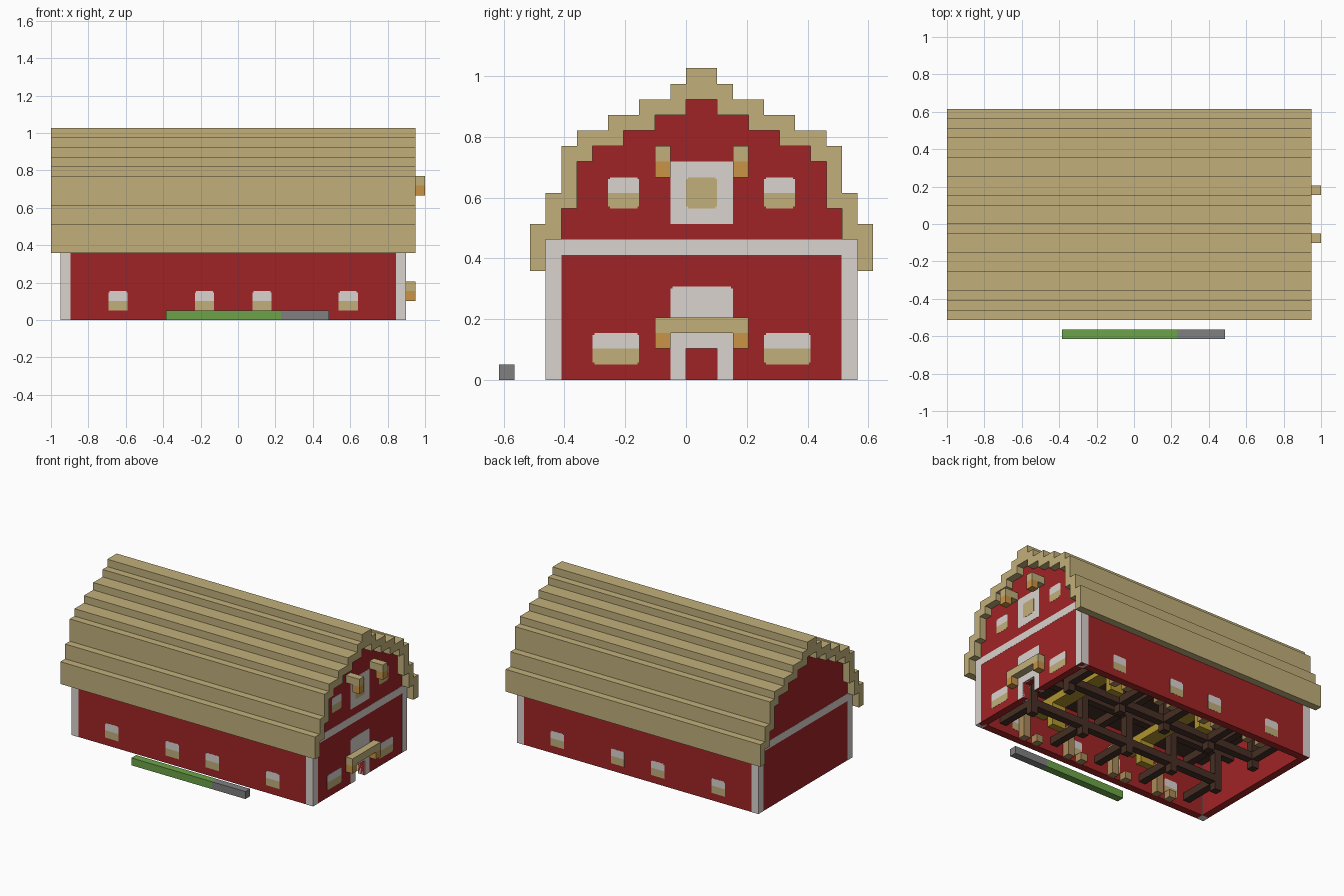
import bpy, bmesh
from mathutils import Vector

cube = bpy.data.objects.get("Cube")
if cube:
    bpy.data.objects.remove(cube, do_unlink=True)

U = 2 / 39          # one block
MID = 13            # ridge line, in blocks
SKIN = 0.02         # how far trim and plates stand out, in blocks


def material(name, rgb):
    lin = [((c / 255 + 0.055) / 1.055) ** 2.4 for c in rgb]
    m = bpy.data.materials.new(name)
    m.use_nodes = True
    m.diffuse_color = (*lin, 1)
    m.node_tree.nodes["Principled BSDF"].inputs["Base Color"].default_value = (*lin, 1)
    return m


RED = material("barn red", (160, 36, 38))
STRAW = material("straw tan", (193, 175, 122))
WHITE = material("trim white", (218, 211, 206))
GREEN = material("grass green", (108, 163, 72))
GREY = material("stone grey", (128, 128, 129))
ORANGE = material("lamp orange", (200, 148, 70))
BROWN = material("dark timber", (70, 47, 36))
YELLOW = material("hay yellow", (176, 148, 46))
OAK = material("light timber", (172, 138, 90))


def prism(name, mat, pts, a0, a1, axis="x"):
    """Extrude a block-grid outline along x (points are y, z) or y (points are x, z)."""
    def place(a, p):
        x, y = (a, p[0]) if axis == "x" else (p[0], a)
        return Vector((x - 19.5, y - 12, p[1])) * U
    bm = bmesh.new()
    face = bm.faces.new([bm.verts.new(place(a0, p)) for p in pts])
    ext = bmesh.ops.extrude_face_region(bm, geom=[face])
    shift = place(a1, pts[0]) - place(a0, pts[0])
    bmesh.ops.translate(bm, verts=[v for v in ext["geom"] if isinstance(v, bmesh.types.BMVert)], vec=shift)
    bmesh.ops.recalc_face_normals(bm, faces=bm.faces)
    mesh = bpy.data.meshes.new(name)
    bm.to_mesh(mesh)
    bm.free()
    mesh.materials.append(mat)
    ob = bpy.data.objects.new(name, mesh)
    bpy.context.collection.objects.link(ob)


def box(name, mat, x, y, z, grow=0):
    y0, y1 = y[0] - grow, y[1] + grow
    pts = [(y0, z[0]), (y1, z[0]), (y1, z[1]), (y0, z[1])]
    prism(name, mat, pts, x[0] - grow, x[1] + grow)


def stairs(steps, base):
    """Stepped half outline from the eave up to the ridge, then mirrored down."""
    half, z = [], base
    for d, top in steps:
        half += [(d, z), (d, top)]
        z = top
    return [(MID + d, h) for d, h in half] + [(MID - d, h) for d, h in reversed(half)]


def pane(name, mat, a, z, at, axis, low=0, high=0):
    """Thin plate with notched lower and/or upper corners."""
    (l, r), (b, t) = a, z
    n = 0.12
    pts = [(l + n, b), (r - n, b), (r - n, b + n), (r, b + n)] if low else [(l, b), (r, b)]
    pts += [(r, t - n), (r - n, t - n), (r - n, t), (l + n, t), (l + n, t - n), (l, t - n)] if high else [(r, t), (l, t)]
    if low:
        pts += [(l, b + n), (l + n, b + n)]
    prism(name, mat, pts, at - SKIN, at + SKIN, axis)


def window(name, a, z, faces, axis, low=0):
    for at in faces:
        pane(name + "_glass", WHITE, a, (z + 1, z + 2), at, axis, high=1)
        pane(name + "_shutter", STRAW, a, (z, z + 1), at, axis, low=low)


# Stepped roof shell
outer = [(11, 10), (10, 12), (9, 15), (8, 16), (6, 17), (4, 18), (2, 19), (1, 20)]
inner = [(10, 9), (9, 11), (8, 14), (7, 15), (5, 16), (3, 17), (1, 18)]
prism("roof", STRAW, stairs(outer, 7) + stairs(inner, 7)[::-1], 0, 38)

# Gable walls, the entrance one with a doorway
gable = stairs(inner, 0)
prism("back_gable", RED, gable, 1, 2)
prism("entrance_gable", RED, gable + [(12, 0), (12, 2), (14, 2), (14, 0)], 36, 37)

# Long walls, their windows and the corner posts
for side, y in (("right", 3), ("left", 22)):
    box(side + "_wall", RED, (2, 36), (y, y + 1), (0, 9))
    for x in (6, 15, 21, 30):
        window(side + "_window", (x, x + 2), 1, (y, y + 1), "y")
    for x in (1, 36):
        box("corner_post", WHITE, (x, x + 1), (y, y + 1), (0, 9), SKIN)

# White bands across both gables
for x in (1, 36):
    box("gable_band", WHITE, (x, x + 1), (3, 23), (8, 9), SKIN)

# Entrance gable windows
for y in (6, 17):
    window("lower_window", (y, y + 3), 1, (36, 37), "x", low=1)
for y in (7, 17):
    window("upper_window", (y, y + 2), 11, (36, 37), "x", low=1)
pane("loft_door", WHITE, (11, 15), (10, 14), 37, "x")
pane("loft_door_window", STRAW, (12, 14), (11, 13), 37 + SKIN, "x", low=1, high=1)
pane("door_transom", WHITE, (11, 15), (3, 6), 37, "x", high=1)

# Door frame
frame = [(11, 0), (12, 0), (12, 2), (14, 2), (14, 0), (15, 0), (15, 3), (11, 3)]
prism("door_frame", WHITE, frame, 36 - SKIN, 37 + SKIN)

# Door canopy, loft brackets and hanging lamps
box("door_canopy", STRAW, (37, 38), (10, 16), (3, 4))
for y in (10, 15):
    box("door_lamp", ORANGE, (37, 38), (y, y + 1), (2, 3))
    box("loft_bracket", STRAW, (37, 39), (y, y + 1), (14, 15))
    box("loft_lamp", ORANGE, (38, 39), (y, y + 1), (13, 14))

# Grass and stone strip beside the barn
box("grass_strip", GREEN, (12, 24), (0, 1), (0, 1))
box("stone_strip", GREY, (24, 29), (0, 1), (0, 1))

# Loft floor and the timber frame along the aisle
box("loft_floor", BROWN, (2, 36), (4, 22), (7, 8))
for y in (9, 16):
    box("long_beam", BROWN, (2, 36), (y, y + 1), (5, 6))
    box("stall_fence", BROWN, (4, 34), (y, y + 1), (1, 2))
    for x in (4, 11, 18, 25, 33):
        box("aisle_post", BROWN, (x, x + 1), (y, y + 1), (0, 7))

# Stall dividers reaching from the aisle to the long walls
for x in (4, 11, 18, 25, 33):
    box("cross_beam", BROWN, (x, x + 1), (4, 22), (6, 7))
    for y in ((4, 9), (17, 22)):
        box("stall_divider", BROWN, (x, x + 1), y, (1, 2))

# Hay bales, troughs and lamps in the stalls
for x in (7, 14, 21, 28):
    for wall, aisle in ((4, 7), (21, 18)):
        box("stall_trough", OAK, (x, x + 1), (wall, wall + 1), (0, 1))
        box("stall_post", OAK, (x + 2, x + 3), (wall, wall + 1), (0, 4))
        box("stall_lamp", ORANGE, (x + 2, x + 3), (aisle, aisle + 1), (6, 7))
for x in (13, 27):
    box("hay_beam", YELLOW, (x, x + 2), (4, 22), (4, 5))
    for y in (7, 18):
        box("hay_bale", YELLOW, (x, x + 2), (y, y + 1), (1, 4))
